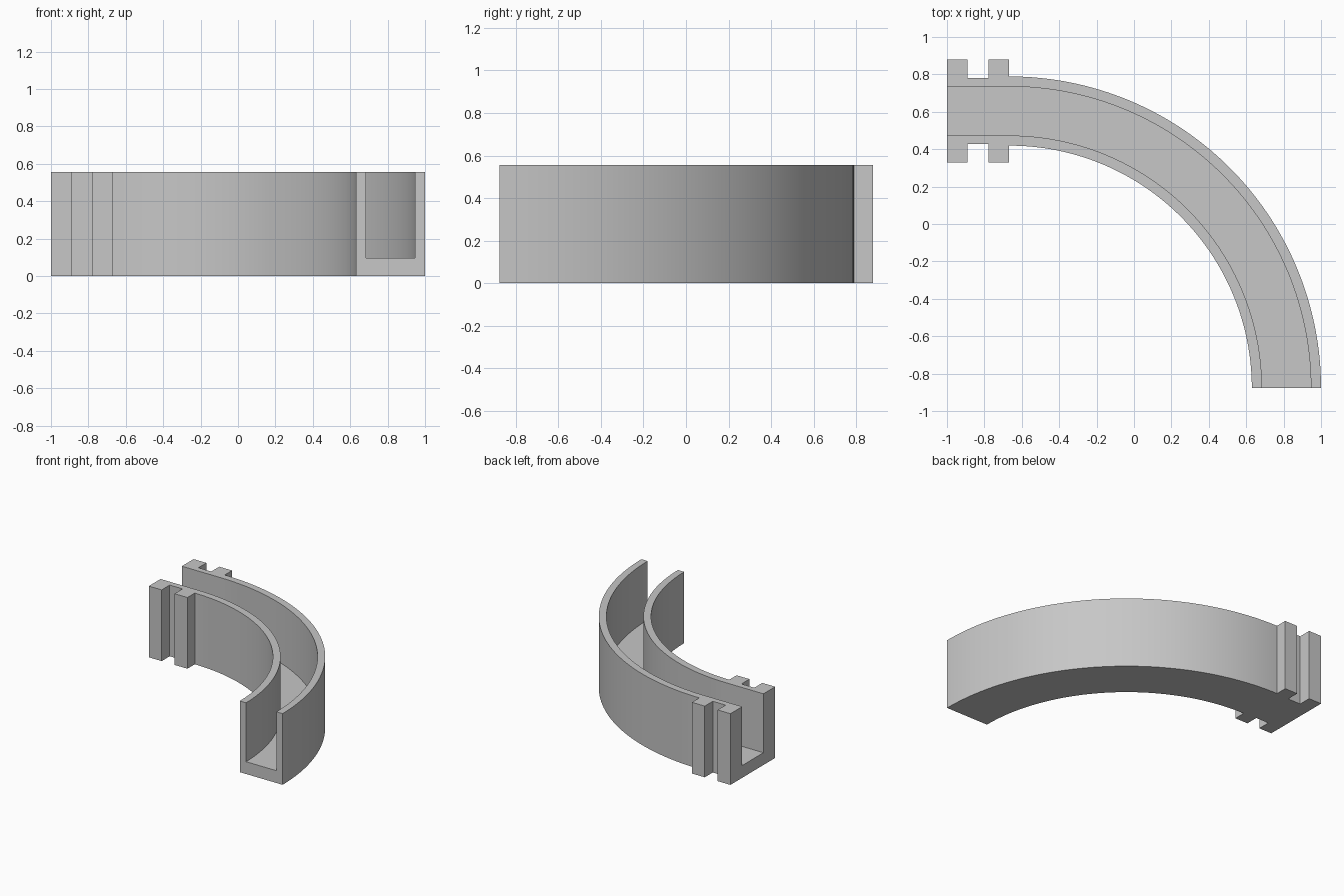
import bpy, bmesh
from math import sin, cos, pi, radians

cube = bpy.data.objects.get("Cube")
if cube:
    bpy.data.objects.remove(cube)

CX, CY = -0.667, -0.878       # centre of the bend
RADIUS = 1.482                # centreline radius
HEIGHT, FLOOR = 0.556, 0.096
INNER, WALL = 0.131, 0.185    # half widths of channel and outside
RIB, NECK = 0.276, 0.177      # half widths of the coupling ribs
SEGMENTS = 64

grey = bpy.data.materials.new("light grey")
grey.use_nodes = True
grey.diffuse_color = (0.57, 0.57, 0.57, 1)
grey.node_tree.nodes["Principled BSDF"].inputs["Base Color"].default_value = grey.diffuse_color


def section(bm, place, half):
    """Ring of U-profile vertices; place maps a sideways offset to (x, y)."""
    profile = [(-half, 0), (half, 0), (half, HEIGHT), (INNER, HEIGHT),
               (INNER, FLOOR), (-INNER, FLOOR), (-INNER, HEIGHT), (-half, HEIGHT)]
    return [bm.verts.new((*place(off), z)) for off, z in profile]


def straight(x):
    return lambda off: (x, CY + RADIUS + off)


def bend(angle):
    return lambda off: (CX + (RADIUS + off) * sin(angle), CY + (RADIUS + off) * cos(angle))


# Coupling end: ribs and necks alternate, then the quarter bend
bm = bmesh.new()
step = (CX + 1) / 3
rings = []
for i, half in enumerate((RIB, NECK, RIB)):
    for x in (-1 + i * step, -1 + (i + 1) * step):
        rings.append(section(bm, straight(x), half))
for i in range(SEGMENTS + 1):
    rings.append(section(bm, bend(pi / 2 * i / SEGMENTS), WALL))

# Skin between rings; at a width step only the outer side walls have area
for n, (a, b) in enumerate(zip(rings, rings[1:])):
    is_step = n in (1, 3, 5)
    for k in ((1, 7) if is_step else range(8)):
        m = (k + 1) % 8
        bm.faces.new((a[k], b[k], b[m], a[m]))

# End caps, split into floor and two walls
for r in (rings[0], rings[-1]):
    bm.faces.new((r[0], r[1], r[4], r[5]))
    bm.faces.new((r[1], r[2], r[3], r[4]))
    bm.faces.new((r[0], r[5], r[6], r[7]))

bmesh.ops.remove_doubles(bm, verts=bm.verts, dist=0.0001)
bmesh.ops.recalc_face_normals(bm, faces=bm.faces)
mesh = bpy.data.meshes.new("curved_channel")
bm.to_mesh(mesh)
bm.free()
mesh.materials.append(grey)

channel = bpy.data.objects.new("curved_channel", mesh)
bpy.context.collection.objects.link(channel)
bpy.ops.object.select_all(action='DESELECT')
channel.select_set(True)
bpy.context.view_layer.objects.active = channel
bpy.ops.object.shade_smooth_by_angle(angle=radians(30))
